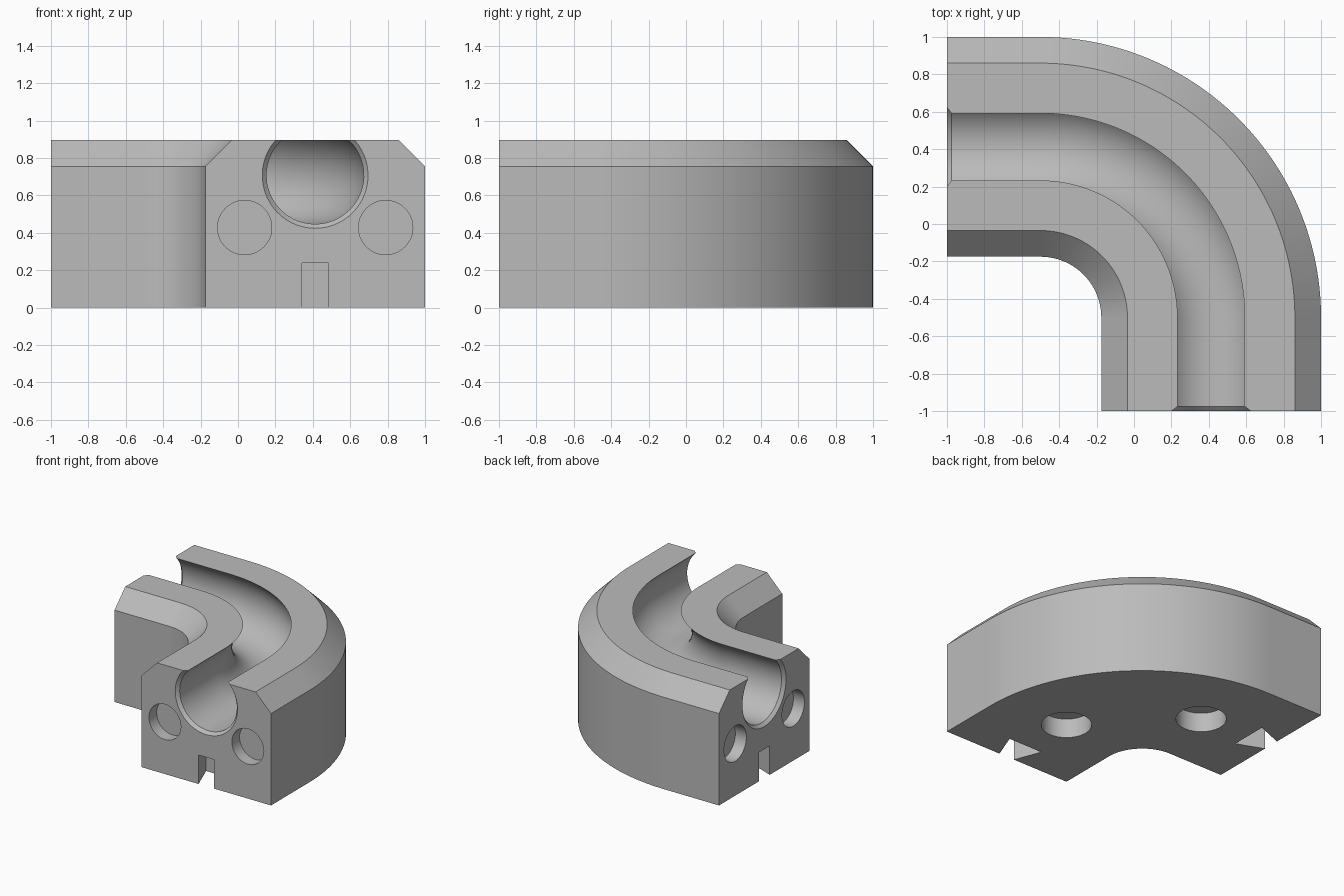
import bpy
import bmesh
from math import sin, cos, pi, asin, radians
from mathutils import Matrix, Vector

if "Cube" in bpy.data.objects:
    bpy.data.objects.remove(bpy.data.objects["Cube"])

# Main dimensions
BEND = -0.5          # x and y of the bend centre
MID = 0.9125         # bend radius of the centre line
HALF = 0.5875        # half width of the block
TOP, CHAMFER = 0.895, 0.14
BORE_Z, BORE, BORE_END = 0.707, 0.26, 0.283
LANE = BEND + MID    # x of the centre line at the front end

grey = bpy.data.materials.new("light grey")
grey.use_nodes = True
grey.diffuse_color = (0.5, 0.5, 0.5, 1)
grey.node_tree.nodes["Principled BSDF"].inputs["Base Color"].default_value = (0.5, 0.5, 0.5, 1)


def make_object(name, bm):
    bmesh.ops.recalc_face_normals(bm, faces=bm.faces)
    mesh = bpy.data.meshes.new(name)
    bm.to_mesh(mesh)
    bm.free()
    mesh.materials.append(grey)
    obj = bpy.data.objects.new(name, mesh)
    bpy.context.collection.objects.link(obj)
    return obj


def section(bore, steps=40):
    """Chamfered block outline with an open round channel in its top."""
    lip = asin((TOP - BORE_Z) / bore)
    arc = [lip - (pi + 2 * lip) * i / steps for i in range(steps + 1)]
    channel = [(bore * cos(a), BORE_Z + bore * sin(a)) for a in arc]
    left = [(-HALF + CHAMFER, TOP), (-HALF, TOP - CHAMFER), (-HALF, 0)]
    right = [(-u, z) for u, z in reversed(left)]
    return channel + left + right


def station(bm, angle, run, bore):
    """One ring of the sweep: angle around the bend, run along the straight."""
    ring = []
    for u, z in section(bore):
        r = MID + u
        x = BEND + r * cos(angle) - run * sin(angle)
        y = BEND + r * sin(angle) + run * cos(angle)
        ring.append(bm.verts.new((x, y, z)))
    return ring


# Curved block: straight, quarter bend, straight, with flared channel mouths
bm = bmesh.new()
FLARE = 0.025
STEPS = 64
rings = [station(bm, 0, -0.5, BORE_END), station(bm, 0, FLARE - 0.5, BORE)]
rings += [station(bm, pi / 2 * i / STEPS, 0, BORE) for i in range(STEPS + 1)]
rings += [station(bm, pi / 2, 0.5 - FLARE, BORE), station(bm, pi / 2, 0.5, BORE_END)]
for a, b in zip(rings, rings[1:]):
    for i in range(len(a)):
        j = (i + 1) % len(a)
        bm.faces.new((a[i], a[j], b[j], b[i]))
bm.faces.new(rings[0])
bm.faces.new(rings[-1])
block = make_object("curved_track_block", bm)


# Pockets, made at the front end and mirrored across the diagonal
def add_cylinder(bm, centre, radius, depth, turn):
    matrix = Matrix.Translation(centre) @ Matrix.Rotation(turn, 4, "X")
    bmesh.ops.create_cone(bm, cap_ends=True, segments=48, radius1=radius,
                          radius2=radius, depth=2 * depth, matrix=matrix)


bm = bmesh.new()
# Round end sockets
for side in (-1, 1):
    add_cylinder(bm, (LANE + side * 0.377, -1, 0.428), 0.145, 0.1, pi / 2)
# Round socket underneath
add_cylinder(bm, (0.375, -0.345, 0), 0.19, 0.16, 0)
# Dovetail slot, narrow at the end face and wider inside
slope = 0.085 / 0.22
near, far = 0.071 - 0.05 * slope, 0.071 + 0.22 * slope
plan = [(-near, -1.05), (near, -1.05), (far, -0.78), (-far, -0.78)]
base = bm.faces.new([bm.verts.new((LANE + x, y, -0.1)) for x, y in plan])
extruded = bmesh.ops.extrude_face_region(bm, geom=[base], use_keep_orig=True)
top = [g for g in extruded["geom"] if isinstance(g, bmesh.types.BMVert)]
bmesh.ops.translate(bm, verts=top, vec=Vector((0, 0, 0.338)))
# Second set for the other end
copy = bmesh.ops.duplicate(bm, geom=bm.verts[:] + bm.edges[:] + bm.faces[:])
for v in copy["geom"]:
    if isinstance(v, bmesh.types.BMVert):
        v.co.x, v.co.y = v.co.y, v.co.x
cutter = make_object("pocket_cutter", bm)
cutter.hide_render = True

# Cut the pockets and finish the shading
bpy.context.view_layer.objects.active = block
for obj in bpy.context.selected_objects:
    obj.select_set(False)
block.select_set(True)
cut = block.modifiers.new("pockets", "BOOLEAN")
cut.operation = "DIFFERENCE"
cut.solver = "EXACT"
cut.object = cutter
bpy.ops.object.modifier_apply(modifier=cut.name)
bpy.data.objects.remove(cutter)
bpy.ops.object.shade_smooth_by_angle(angle=radians(30))
